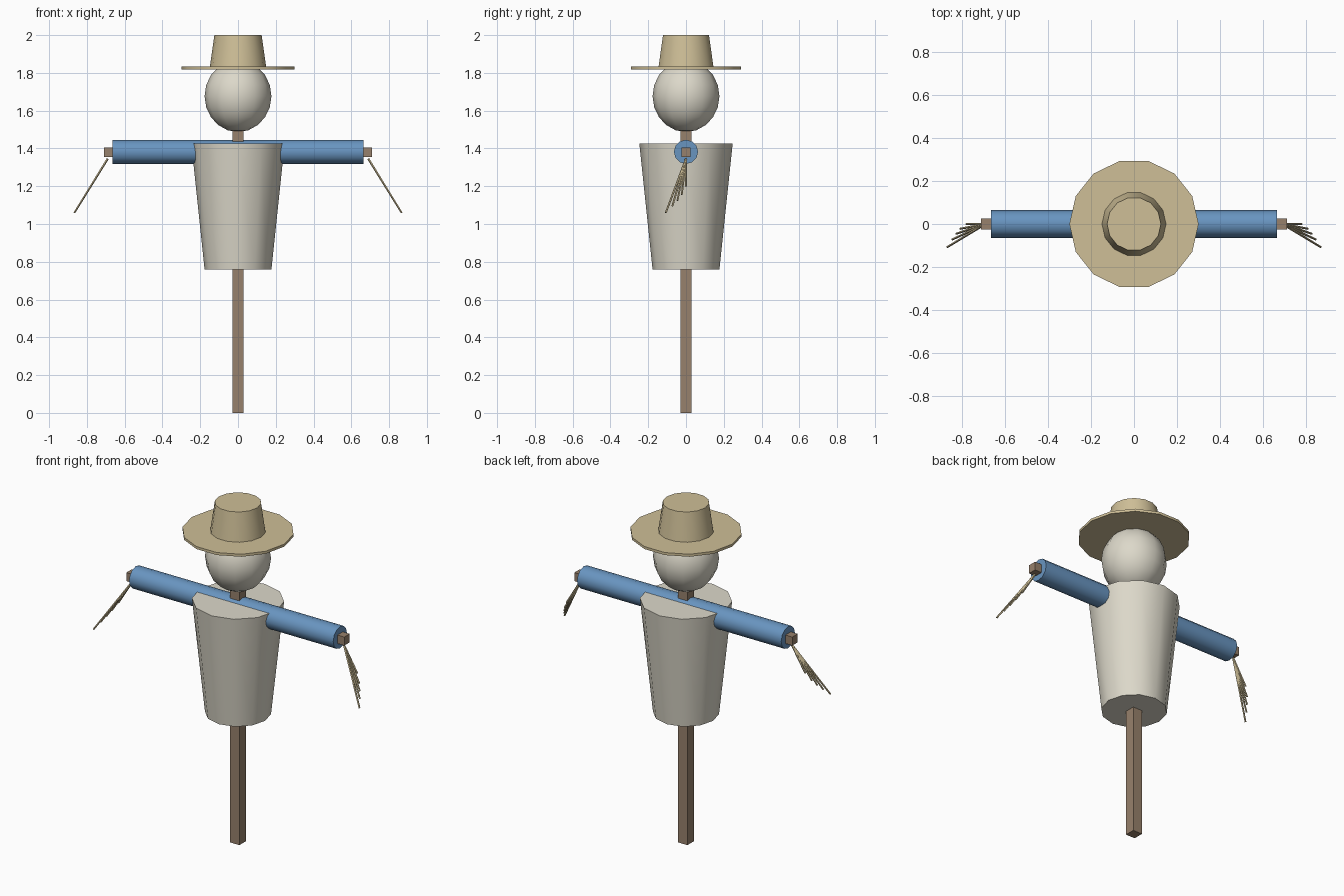
import bpy, math
from mathutils import Vector

if "Cube" in bpy.data.objects:
    bpy.data.objects.remove(bpy.data.objects["Cube"])


def material(name, rgb):
    m = bpy.data.materials.new(name)
    m.diffuse_color = (*rgb, 1)
    m.use_nodes = True
    m.node_tree.nodes["Principled BSDF"].inputs["Base Color"].default_value = m.diffuse_color
    return m


WOOD = material("wood", (0.31, 0.22, 0.15))
SACK = material("sackcloth", (0.72, 0.69, 0.59))
BLUE = material("blue_cloth", (0.14, 0.30, 0.53))
STRAW = material("straw", (0.62, 0.52, 0.31))


def finish(name, mat, smooth=True):
    ob = bpy.context.object
    ob.name = name
    ob.data.materials.append(mat)
    if smooth:
        bpy.ops.object.shade_smooth_by_angle(angle=math.radians(40))
    return ob


def box(name, size, centre, mat):
    bpy.ops.mesh.primitive_cube_add(size=1, location=centre)
    bpy.context.object.scale = size
    bpy.ops.object.transform_apply(location=False, rotation=False, scale=True)
    return finish(name, mat, False)


def cone(name, a, b, r1, r2, sides, mat, spin=0):
    """Tapered cylinder from point a (radius r1) to point b (radius r2)."""
    a, b = Vector(a), Vector(b)
    d = b - a
    rot = (0, 0, spin) if d.x == d.y == 0 else d.to_track_quat('Z', 'Y').to_euler()
    bpy.ops.mesh.primitive_cone_add(vertices=sides, radius1=r1, radius2=r2,
                                    depth=d.length, location=(a + b) / 2, rotation=rot)
    return finish(name, mat)


# wooden frame
box("pole", (0.06, 0.06, 1.55), (0, 0, 0.775), WOOD)
box("crossbar", (1.42, 0.05, 0.05), (0, 0, 1.38), WOOD)

# clothes
cone("torso", (0, 0, 0.76), (0, 0, 1.425), 0.177, 0.247, 12, SACK)
cone("sleeves", (-0.665, 0, 1.382), (0.665, 0, 1.382), 0.064, 0.064, 12, BLUE)

# head
bpy.ops.mesh.primitive_uv_sphere_add(segments=12, ring_count=10, radius=1,
                                     location=(0, 0, 1.677))
bpy.context.object.scale = (0.177, 0.177, 0.19)
bpy.ops.object.transform_apply(location=False, rotation=False, scale=True)
finish("head", SACK)

# hat
Q = math.pi / 2
cone("hat_brim", (0, 0, 1.818), (0, 0, 1.833), 0.3, 0.3, 14, STRAW, Q)
cone("hat_crown", (0, 0, 1.825), (0, 0, 2.0), 0.15, 0.125, 14, STRAW, Q)

# straw hands: a fan of stalks, longer towards the front
tips = [(0, 1.20), (-0.022, 1.155), (-0.045, 1.125), (-0.072, 1.095), (-0.107, 1.06)]
for side, label in ((-1, "left"), (1, "right")):
    for i, (y, z) in enumerate(tips):
        x = 0.69 + (1.34 - z) * 0.63
        cone(f"straw_{label}_{i + 1}", (side * 0.69, 0, 1.345), (side * x, y, z),
             0.006, 0.005, 5, STRAW)
